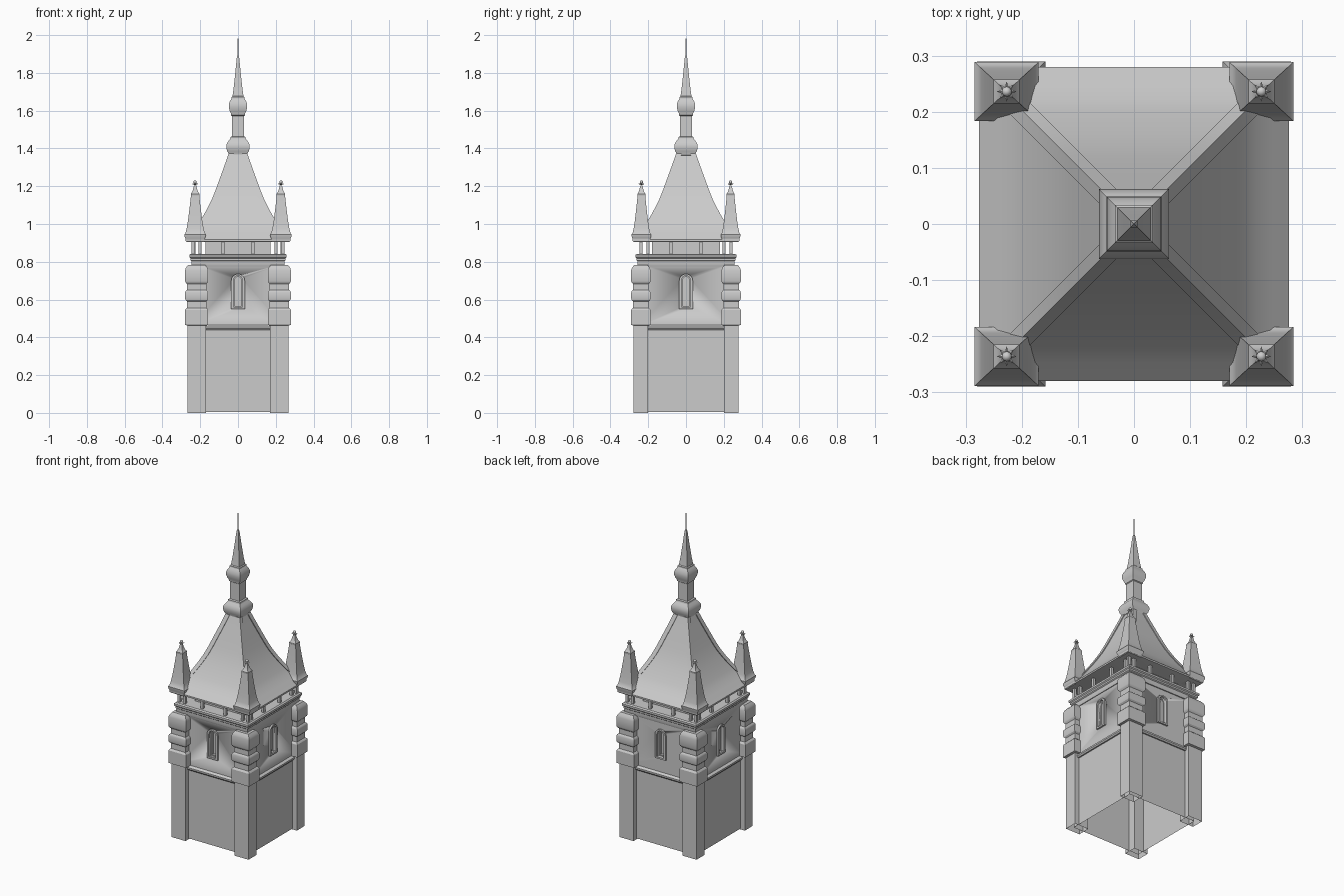
import bpy, bmesh, math

if "Cube" in bpy.data.objects:
    bpy.data.objects.remove(bpy.data.objects["Cube"])

CORNERS = [(-1, -1), (1, -1), (1, 1), (-1, 1)]


def finish(name, bm, angle=30):
    bmesh.ops.recalc_face_normals(bm, faces=bm.faces)
    me = bpy.data.meshes.new(name)
    bm.to_mesh(me)
    bm.free()
    me.shade_smooth()
    me.set_sharp_from_angle(angle=math.radians(angle))
    ob = bpy.data.objects.new(name, me)
    bpy.context.collection.objects.link(ob)
    return ob


def loft(name, rings, bottom=True, top=True):
    """Stack of rectangles: (half x, half y, z, centre x, centre y)."""
    bm = bmesh.new()
    rows = [[bm.verts.new((cx + a * hx, cy + b * hy, z)) for a, b in CORNERS]
            for hx, hy, z, cx, cy in rings]
    for r, s in zip(rows, rows[1:]):
        for i in range(4):
            j = (i + 1) % 4
            bm.faces.new((r[i], r[j], s[j], s[i]))
    if bottom:
        bm.faces.new(rows[0][::-1])
    if top:
        bm.faces.new(rows[-1])
    return finish(name, bm)


def square_loft(name, profile, dy=0.0, cx=0, cy=0, **kw):
    return loft(name, [(h, h + dy, z, cx, cy) for h, z in profile], **kw)


def box(name, hx, hy, z0, z1, cx=0, cy=0):
    return loft(name, [(hx, hy, z0, cx, cy), (hx, hy, z1, cx, cy)])


def arch(w, z0, zs, n=10):
    """Arched window outline in (u, z)."""
    return [(-w, z0), (w, z0)] + [(w * math.cos(math.pi * i / n), zs + w * math.sin(math.pi * i / n))
                                  for i in range(n + 1)]


def place(u, d, z, k):
    """Point on side k: u along the wall, d outward."""
    x, y = u, -d
    for _ in range(k):
        x, y = -y, x
    return (x, y, z)


def prism(name, outer, d0, d1, k, inner=None):
    bm = bmesh.new()
    mk = lambda pts, d: [bm.verts.new(place(u, d, z, k)) for u, z in pts]
    n = len(outer)
    a, b = mk(outer, d0), mk(outer, d1)
    loops = [(a, b)]
    if inner:
        c, e = mk(inner, d0), mk(inner, d1)
        loops += [(b, e), (e, c), (c, a)]
    else:
        bm.faces.new(a)
        bm.faces.new(b)
    for p, q in loops:
        for i in range(n):
            j = (i + 1) % n
            bm.faces.new((p[i], p[j], q[j], q[i]))
    return finish(name, bm)


WX, WY = 0.238, 0.246          # wall half sizes

# Lower shaft, open underneath, and its string course
loft("lower_wall", [(WX, WY, 0.005, 0, 0), (WX, WY, 0.45, 0, 0)], bottom=False, top=False)
square_loft("string_course", [(WX + .008, .438), (WX + .014, .446), (WX + .014, .456), (WX, .466)], WY - WX)

# Upper wall with arched window recesses and frames
upper = box("upper_wall", WX, WY, 0.46, 0.79)
for k in range(4):
    d = WY if k % 2 == 0 else WX
    cut = prism("window_cutter", arch(.024, .56, .702), d - .03, d + .03, k)
    cut.hide_render = True
    cut.hide_viewport = True
    m = upper.modifiers.new("window", "BOOLEAN")
    m.object = cut
    m.solver = 'EXACT'
    prism("window_frame", arch(.036, .55, .70), d - .01, d + .01, k, arch(.024, .56, .702))
    prism("window_inner_frame", arch(.025, .559, .702), d - .029, d - .012, k, arch(.018, .566, .702))

# Corner piers and banded quoins
QUOIN = [(0, .462), (.012, .466), (.012, .545), (.009, .55), (.002, .556), (.002, .59),
         (.010, .598), (.012, .606), (.012, .637), (.009, .645), (.002, .651), (.002, .682),
         (.009, .690), (.012, .697), (.012, .755), (.008, .768), (-.004, .784)]
for a, b in CORNERS:
    cx, cy = a * .219, b * .239
    loft("corner_pier", [(.049, .039, 0, cx, cy), (.049, .039, .466, cx, cy)], bottom=False)
    loft("quoin_stack", [(.049 + e, .039 + e, z, cx, cy) for e, z in QUOIN])

# Stepped cornice below the gallery
square_loft("cornice", [(.242, .775), (.246, .785), (.246, .803), (.252, .808), (.252, .818),
                        (.258, .824), (.258, .836), (.25, .842)], .01)

# Gallery: core and posts
box("gallery_core", .172, .180, .84, .915)
for s in (-1, 1):
    for u in (-.238, -.2, -.08, .08, .2, .238):
        box("gallery_post_front", .008, .008, .838, .915, u, s * .238)
        if abs(u) < .23:
            box("gallery_post_side", .008, .008, .838, .915, s * .232, u)

# Concave main roof with hip ridges
ROOF = [(.265, .905), (.276, .908), (.276, .918), (.243, .952), (.218, .98), (.198, 1.01), (.177, 1.045),
        (.155, 1.085), (.133, 1.13), (.113, 1.18), (.093, 1.235), (.073, 1.29), (.057, 1.335), (.045, 1.37)]
square_loft("main_roof", ROOF, .004)
for a, b in CORNERS:
    loft("hip_ridge", [(.014, .014, z + .002, a * (h - .009), b * (h - .006)) for h, z in ROOF[3:]])

# Square spire with two bulbs and needle
square_loft("spire", [(.045, 1.362), (.05, 1.366), (.05, 1.372), (.057, 1.385), (.062, 1.405), (.061, 1.42),
                      (.053, 1.436), (.043, 1.448), (.041, 1.452), (.041, 1.460), (.033, 1.464), (.032, 1.572),
                      (.037, 1.576), (.037, 1.584), (.044, 1.598), (.049, 1.62), (.048, 1.635), (.042, 1.652),
                      (.034, 1.664), (.034, 1.672), (.029, 1.677), (.023, 1.72), (.016, 1.785),
                      (.010, 1.845), (.006, 1.885), (.003, 1.895), (.001, 2.0)])

# Corner turrets with finials
TURRET = [(.046, .905), (.050, .91), (.050, .922), (.055, .93), (.057, .945), (.051, .952), (.045, .975),
          (.039, 1.01), (.033, 1.055), (.027, 1.105), (.022, 1.15), (.023, 1.152), (.023, 1.16), (.017, 1.168),
          (.012, 1.18), (.008, 1.196), (.006, 1.205)]
for a, b in CORNERS:
    cx, cy = a * .227, b * .236
    loft("turret_roof", [(h, h * .92, z, cx, cy) for h, z in TURRET])
    bm = bmesh.new()
    bmesh.ops.create_uvsphere(bm, u_segments=10, v_segments=8, radius=.009)
    bmesh.ops.translate(bm, verts=bm.verts, vec=(cx, cy, 1.222))
    finish("finial_ball", bm, 60)
    # eight-pointed collar
    bm = bmesh.new()
    pts = [(.018 if i % 2 == 0 else .009, math.pi * i / 8) for i in range(16)]
    rim = [bm.verts.new((cx + r * math.cos(t), cy + r * math.sin(t), 1.212)) for r, t in pts]
    for z in (1.206, 1.218):
        tip = bm.verts.new((cx, cy, z))
        for i in range(16):
            bm.faces.new((rim[i], rim[(i + 1) % 16], tip))
    finish("finial_star", bm)
